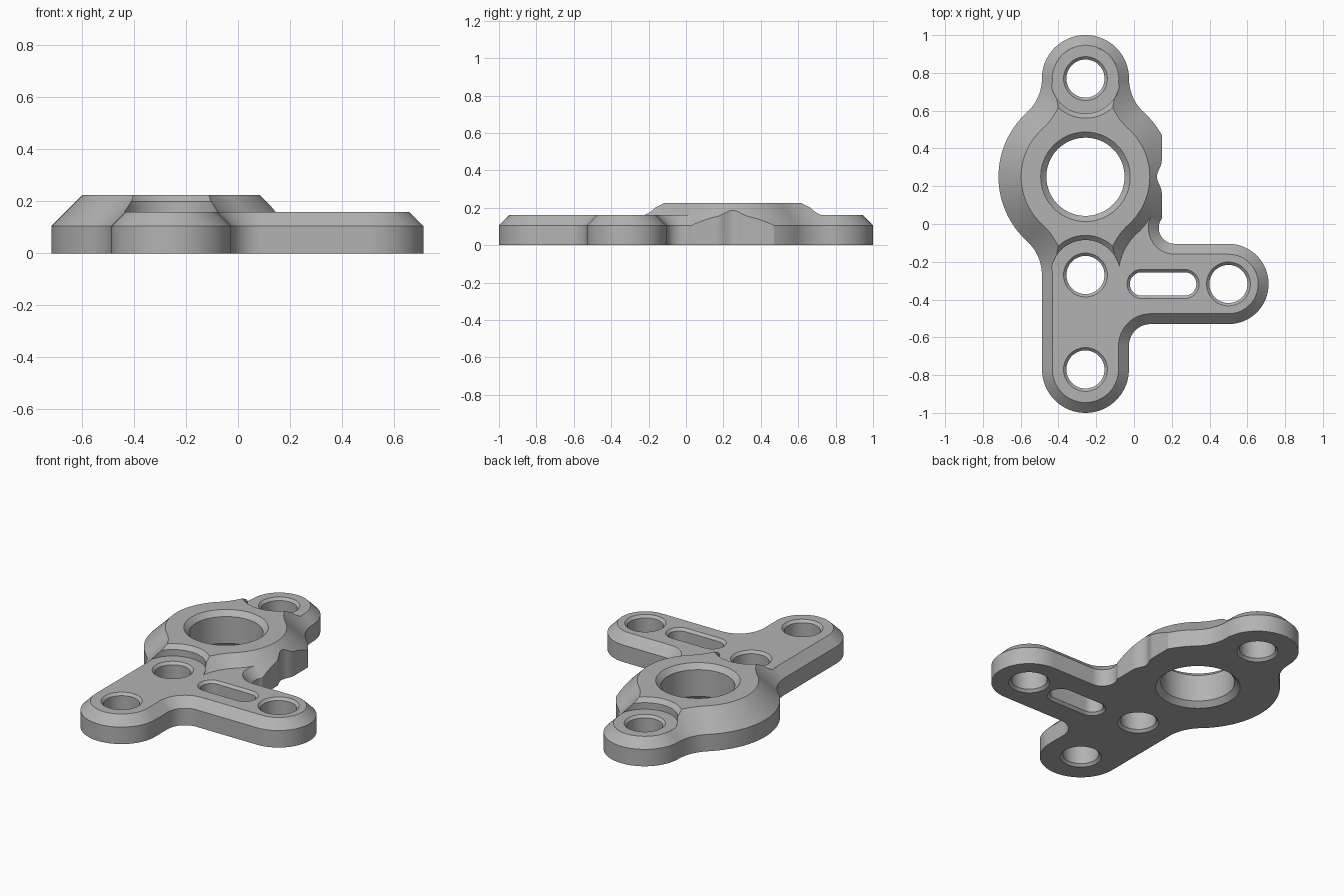
import bpy, bmesh, math
from mathutils import Vector

if "Cube" in bpy.data.objects:
    bpy.data.objects.remove(bpy.data.objects["Cube"])

grey = bpy.data.materials.new("machined_grey")
grey.use_nodes = True
grey.diffuse_color = (0.45, 0.45, 0.45, 1)
grey.node_tree.nodes["Principled BSDF"].inputs["Base Color"].default_value = (0.45, 0.45, 0.45, 1)

CX, RING_Y, RING_R, LOBE_R = -0.257, 0.25, 0.46, 0.23
TOP_Y, MID_Y, LOW_Y = 0.77, -0.27, -0.77
EDGE_Z, PLATE_Z, BOSS_Z = 0.105, 0.16, 0.225


def arc(x, y, r, a0, a1, step=4):
    n = max(6, round(abs(a1 - a0) / step))
    angles = [math.radians(a0 + (a1 - a0) * i / n) for i in range(n + 1)]
    return [Vector((x + r * math.cos(a), y + r * math.sin(a))) for a in angles]


def outline(*arcs):
    pts = [p for a in arcs for p in a]
    return [p for i, p in enumerate(pts) if (p - pts[i - 1]).length > 1e-3]


def inset(poly, d):
    # Move every corner inward along its mitred normal
    out = []
    for i, p in enumerate(poly):
        a = (p - poly[i - 1]).normalized()
        b = (poly[(i + 1) % len(poly)] - p).normalized()
        na, nb = Vector((-a.y, a.x)), Vector((-b.y, b.x))
        out.append(p + (na + nb) * d / (1 + na.dot(nb)))
    return out


def solid(name, poly, layers):
    # Stack inset copies of a profile; layers are (height, inset)
    bm = bmesh.new()
    rings = [[bm.verts.new((p.x, p.y, z)) for p in inset(poly, d)] for z, d in layers]
    n = len(poly)
    for lo, hi in zip(rings, rings[1:]):
        for i in range(n):
            j = (i + 1) % n
            bm.faces.new((lo[i], lo[j], hi[j], hi[i]))
    bm.faces.new(rings[0][::-1])
    bm.faces.new(rings[-1])
    bmesh.ops.recalc_face_normals(bm, faces=bm.faces)
    mesh = bpy.data.meshes.new(name)
    bm.to_mesh(mesh)
    bm.free()
    mesh.materials.append(grey)
    obj = bpy.data.objects.new(name, mesh)
    bpy.context.collection.objects.link(obj)
    return obj


def combine(target, tool, operation):
    mod = target.modifiers.new(tool.name, 'BOOLEAN')
    mod.operation, mod.solver, mod.object = operation, 'EXACT', tool
    bpy.context.view_layer.objects.active = target
    bpy.ops.object.modifier_apply(modifier=mod.name)
    bpy.data.objects.remove(tool)


def bore(name, target, poly, top, chamfer):
    # Through hole chamfered at both ends
    wide = -(chamfer + 0.01)
    tool = solid(name, poly, [(-0.01, wide), (chamfer, 0), (top - chamfer, 0), (top + 0.01, wide)])
    combine(target, tool, 'DIFFERENCE')


# Blends between the ring and the lobes
BLEND_X, BLEND_R = 0.473, 0.243
T = math.degrees(math.atan2(TOP_Y - RING_Y, BLEND_X))
head = [
    arc(CX, TOP_Y, LOBE_R, 0, 180),
    arc(CX - BLEND_X, TOP_Y, BLEND_R, 0, -T),
    arc(CX, RING_Y, RING_R, 180 - T, 180 + T, 3),
    arc(CX - BLEND_X, MID_Y, BLEND_R, T, 0),
]
top_blend = arc(CX + BLEND_X, TOP_Y, BLEND_R, 180 + T, 180)

# Mounting plate with a lower lobe and a side arm
plate_outline = outline(
    *head,
    arc(CX, LOW_Y, LOBE_R, 180, 360),
    arc(0.088, -0.645, 0.115, 180, 90),
    arc(0.5, -0.3175, 0.2125, -90, 90),
    arc(0.216, -0.02, 0.085, 270, 150.3),
    arc(CX, RING_Y, RING_R, -29.7, T, 3),
    top_blend)
bracket = solid("bracket", plate_outline, [(0, 0), (EDGE_Z, 0), (PLATE_Z, PLATE_Z - EDGE_Z)])

# Raised bearing boss, relieved around the neighbouring bolt holes
boss_outline = outline(
    *head,
    arc(CX, MID_Y, LOBE_R, 180, 360),
    arc(CX + BLEND_X, MID_Y, BLEND_R, 180, 180 - T),
    arc(CX, RING_Y, RING_R, -T, T, 3),
    top_blend)
skin = -0.0005
boss = solid("boss", boss_outline,
             [(0.001, skin), (EDGE_Z, skin), (BOSS_Z, BOSS_Z - EDGE_Z + skin)])
for y in (TOP_Y, MID_Y):
    relief = solid("bolt_relief", outline(arc(CX, y, 0.185, 0, 360)),
                   [(PLATE_Z - 0.001, 0), (0.2, 0), (0.25, -0.05)])
    combine(boss, relief, 'DIFFERENCE')
combine(bracket, boss, 'UNION')

# Flat on the side of the ring with a shallow notch
flat = [Vector((0.4, 0)), Vector((0.4, 0.55)), Vector((0.147, 0.55))]
for i in range(17):
    t = 1 - i / 8
    flat.append(Vector((0.147 - 0.0125 * (1 + math.cos(math.pi * t)), RING_Y + 0.085 * t)))
flat.append(Vector((0.147, 0)))
combine(bracket, solid("side_flat", flat, [(-0.1, 0), (0.4, 0)]), 'DIFFERENCE')

# Bearing bore, bolt holes and adjustment slot
bore("bearing_bore", bracket, outline(arc(CX, RING_Y, 0.207, 0, 360)), BOSS_Z, 0.03)
for x, y in ((CX, TOP_Y), (CX, MID_Y), (CX, LOW_Y), (0.5, -0.3175)):
    bore("bolt_hole", bracket, outline(arc(x, y, 0.101, 0, 360, 6)), PLATE_Z, 0.015)
slot = outline(arc(0.04, -0.3175, 0.062, 90, 270, 8), arc(0.268, -0.3175, 0.062, -90, 90, 8))
bore("slot", bracket, slot, PLATE_Z, 0.015)

bpy.ops.object.select_all(action='DESELECT')
bracket.select_set(True)
bpy.context.view_layer.objects.active = bracket
bpy.ops.object.shade_smooth_by_angle(angle=math.radians(25))
